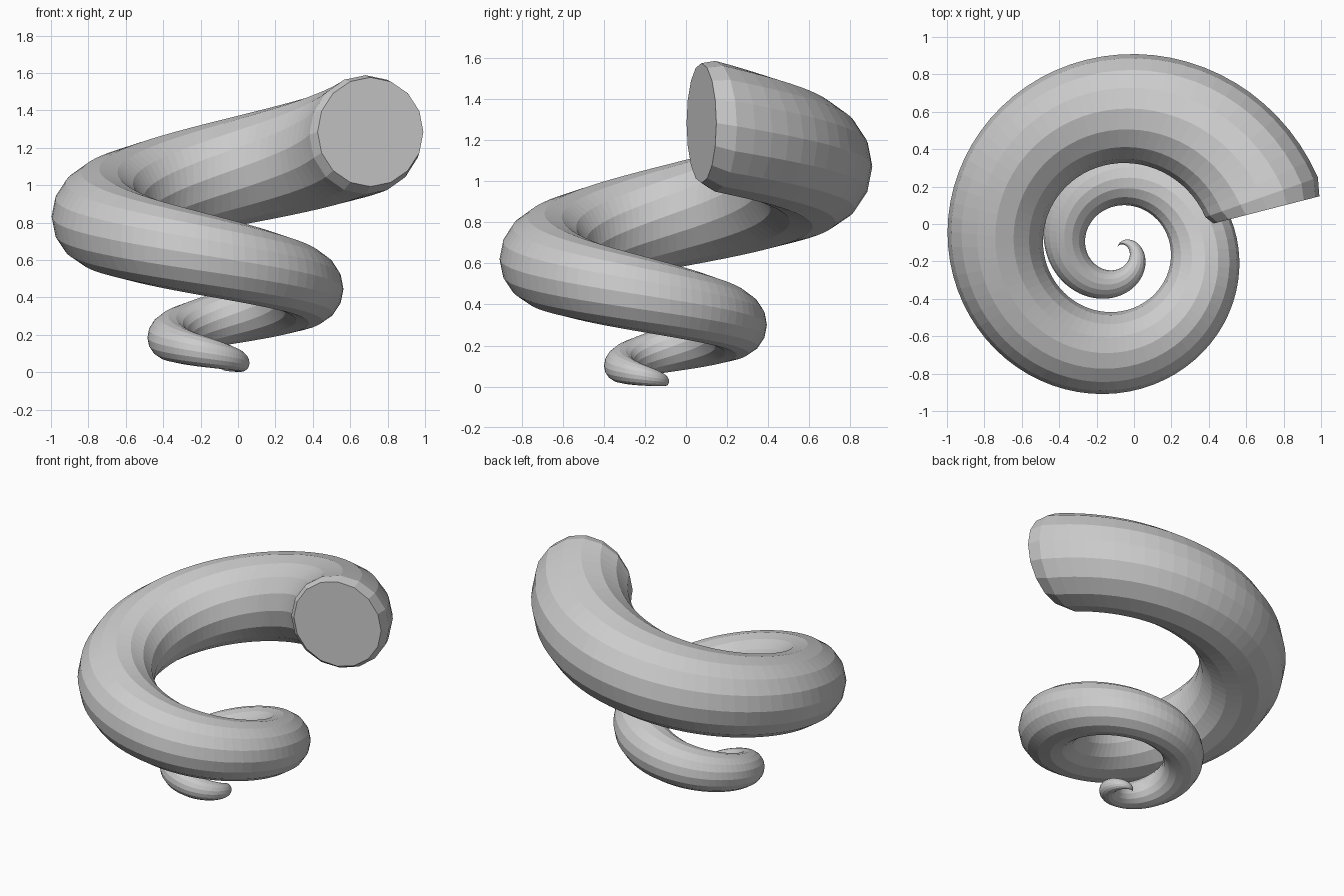
import bpy, bmesh
from math import sin, cos, pi, radians

if "Cube" in bpy.data.objects:
    bpy.data.objects.remove(bpy.data.objects["Cube"])

SIDES = 16       # sides of the tube section
STEPS = 159      # rings along the coil
Q_END = 8.84     # quarter turns from tip to mouth
CX, CY = -0.088, -0.129

bm = bmesh.new()


def ring(q, scale=1.0):
    """Upright section at q quarter turns; coil and tube widen steadily."""
    a = radians(90 - 90 * q)
    rho, r = 0.093 * q, 0.0363 * q * scale
    z = 0.018 + 0.0045 * q + 0.0157 * q * q
    verts = []
    for k in range(SIDES):
        t = 2 * pi * k / SIDES
        d = rho + r * cos(t)
        verts.append(bm.verts.new((CX + d * cos(a), CY + d * sin(a), z + r * sin(t))))
    return verts


# rings from the pointed tip to the slightly narrowed mouth
rings = [ring(max(Q_END * i / STEPS, 0.02), 0.91 if i == STEPS else 1.0)
         for i in range(STEPS + 1)]
for a, b in zip(rings, rings[1:]):
    for k in range(SIDES):
        n = (k + 1) % SIDES
        bm.faces.new((a[k], a[n], b[n], b[k]))

# end caps
bm.faces.new(rings[0])
bm.faces.new(rings[-1])
bmesh.ops.recalc_face_normals(bm, faces=bm.faces[:])

mesh = bpy.data.meshes.new("spiral_horn")
bm.to_mesh(mesh)
bm.free()
bpy.context.collection.objects.link(bpy.data.objects.new("spiral_horn", mesh))
